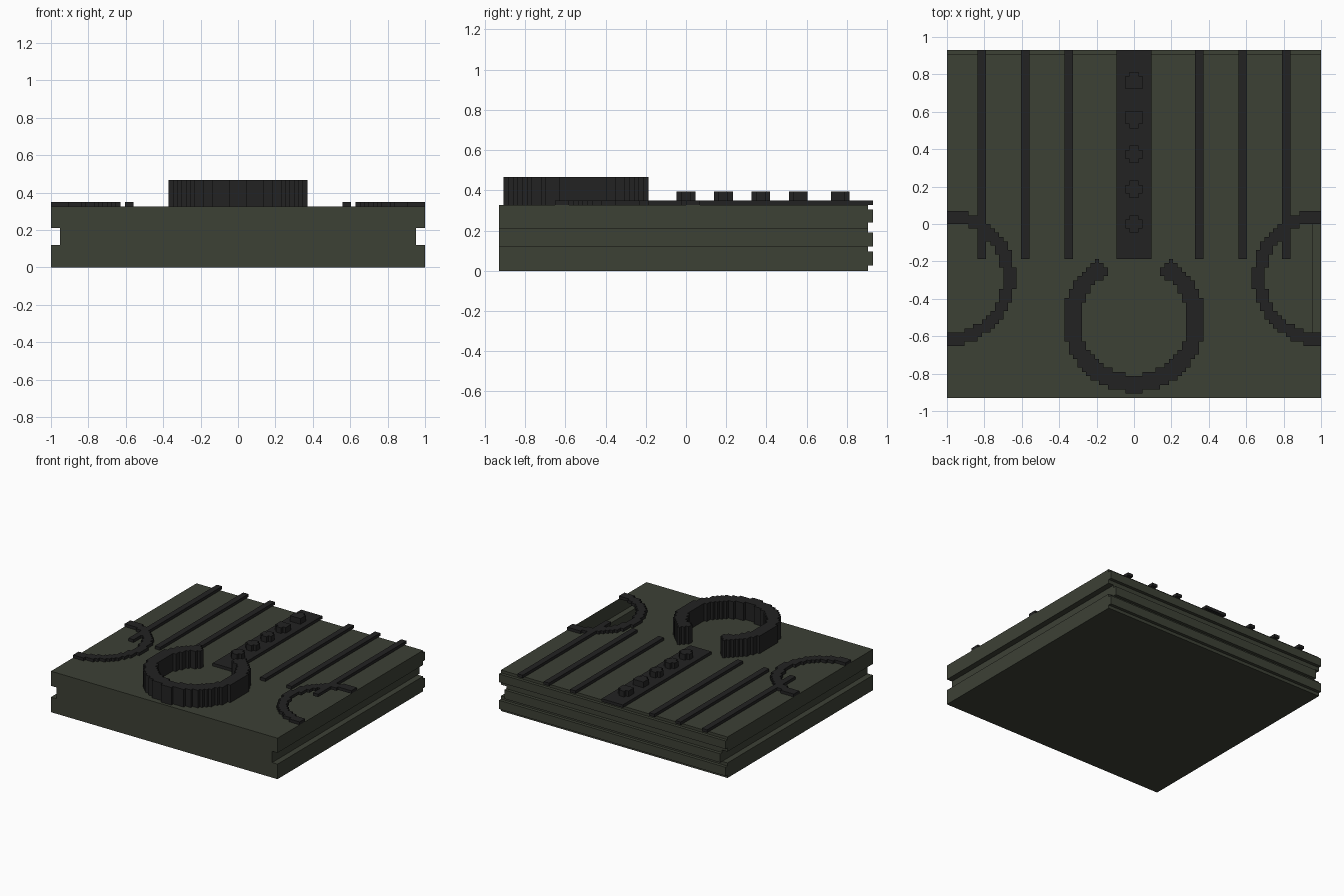
import bpy, bmesh, math

cube = bpy.data.objects.get("Cube")
if cube:
    bpy.data.objects.remove(cube, do_unlink=True)

S = 2 / 86           # grid cell that the raised details snap to
TOP = 0.327          # slab top
LOW = 0.35           # top of the flat inlays
FRONT, BACK = -0.93, 0.905


def material(name, rgb):
    m = bpy.data.materials.new(name)
    m.use_nodes = True
    m.diffuse_color = (*rgb, 1)
    bsdf = m.node_tree.nodes["Principled BSDF"]
    bsdf.inputs["Base Color"].default_value = (*rgb, 1)
    bsdf.inputs["Roughness"].default_value = 0.8
    return m


GREEN = material("dark olive green", (0.046, 0.052, 0.036))
BLACK = material("charcoal", (0.0165, 0.0165, 0.0165))


def finish(bm, name, mat):
    bmesh.ops.recalc_face_normals(bm, faces=bm.faces)
    mesh = bpy.data.meshes.new(name)
    bm.to_mesh(mesh)
    bm.free()
    mesh.materials.append(mat)
    obj = bpy.data.objects.new(name, mesh)
    bpy.context.collection.objects.link(obj)
    return obj


def box(name, x0, x1, y0, y1, z0, z1, mat):
    bm = bmesh.new()
    bmesh.ops.create_cube(bm, size=1)
    for v in bm.verts:
        v.co = ((x0 + x1) / 2 + v.co.x * (x1 - x0),
                (y0 + y1) / 2 + v.co.y * (y1 - y0),
                (z0 + z1) / 2 + v.co.z * (z1 - z0))
    return finish(bm, name, mat)


def stepped(name, inside, cols, rows, z0, z1):
    """Raise every grid cell whose centre passes the test."""
    bm = bmesh.new()
    verts = {}

    def corner(i, j):
        if (i, j) not in verts:
            verts[i, j] = bm.verts.new((i * S, j * S, z0))
        return verts[i, j]

    for i in cols:
        for j in rows:
            if inside(i + 0.5, j + 0.5):
                bm.faces.new([corner(i, j), corner(i + 1, j),
                              corner(i + 1, j + 1), corner(i, j + 1)])
    bottom = list(bm.faces)
    new = bmesh.ops.extrude_face_region(bm, geom=bottom, use_keep_orig=True)
    for v in new["geom"]:
        if isinstance(v, bmesh.types.BMVert):
            v.co.z = z1
    return finish(bm, name, BLACK)


# Slab: hollow shell with grooved sides and an open bay in the left of its top
half = [(1, 0), (1, 0.12), (0.953, 0.12), (0.953, 0.21), (1, 0.21), (1, TOP)]
profile = half + [(-x, z) for x, z in reversed(half)]
bm = bmesh.new()
front = [bm.verts.new((x, FRONT, z)) for x, z in profile]
back = [bm.verts.new((x, BACK, z)) for x, z in profile]
bm.faces.new(front)
bm.faces.new(back[::-1])
n = len(profile)
for k in range(n):
    if k != len(half) - 1:
        m = (k + 1) % n
        bm.faces.new([front[k], front[m], back[m], back[k]])
right_top, left_top = len(half), len(half) - 1
bay = []
for k in range(17):
    a = math.pi * (1.5 - k / 16)
    bay.append(bm.verts.new((1 + 0.33 * math.cos(a), -0.287 + 0.33 * math.sin(a), TOP)))
bm.faces.new([front[right_top], front[left_top], *bay, back[left_top], back[right_top]])
finish(bm, "slab", GREEN)

# Ribs across the back edge
for name, w, z0, z1 in (("lower", 1, 0.025, 0.095), ("middle", 0.953, 0.12, 0.19),
                        ("upper", 1, 0.24, 0.305)):
    box(name + "_back_rib", -w, w, BACK, 0.93, z0, z1, GREEN)

# Long strips on the top
box("centre_strip", -4 * S, 4 * S, -8 * S, 0.93, TOP, LOW, BLACK)
for side, word in ((1, "left"), (-1, "right")):
    for col, place in ((14, "inner"), (24, "middle"), (34, "outer")):
        a, b = sorted((side * col * S, side * (col + 2) * S))
        box(f"{word}_{place}_strip", a, b, -8 * S, 0.93, TOP, LOW, BLACK)

# Low half rings at the side edges
for side, word in ((1, "left"), (-1, "right")):
    stepped(word + "_half_ring",
            lambda x, y: 12.8 < math.hypot(x - side * 43, y + 12.3) < 15.7,
            range(-43, 43), range(-30, 5), TOP, LOW)


# Tall open ring, with its gap toward the back
def in_ring(x, y):
    dy = y + 22.3
    gap = abs(math.degrees(math.atan2(x, dy))) < 28.65
    return 12.3 < math.hypot(x, dy) < 16.3 and not gap


stepped("open_ring", in_ring, range(-18, 18), range(-40, -4), TOP, 0.467)

# Small studs along the centre strip, with chosen ends notched at the corners
for k, (row, notched) in enumerate(((0, (-1, 1)), (8, (-1, 1)), (16, (-1, 1)),
                                    (24, (-1,)), (33, (1,)))):
    def in_stud(x, y):
        end = 1 if y > row else -1
        return not (abs(x) > 1 and abs(y - row) > 1 and end in notched)

    stepped(f"stud_{k + 1}", in_stud, range(-2, 2), range(row - 2, row + 2), LOW, 0.395)
